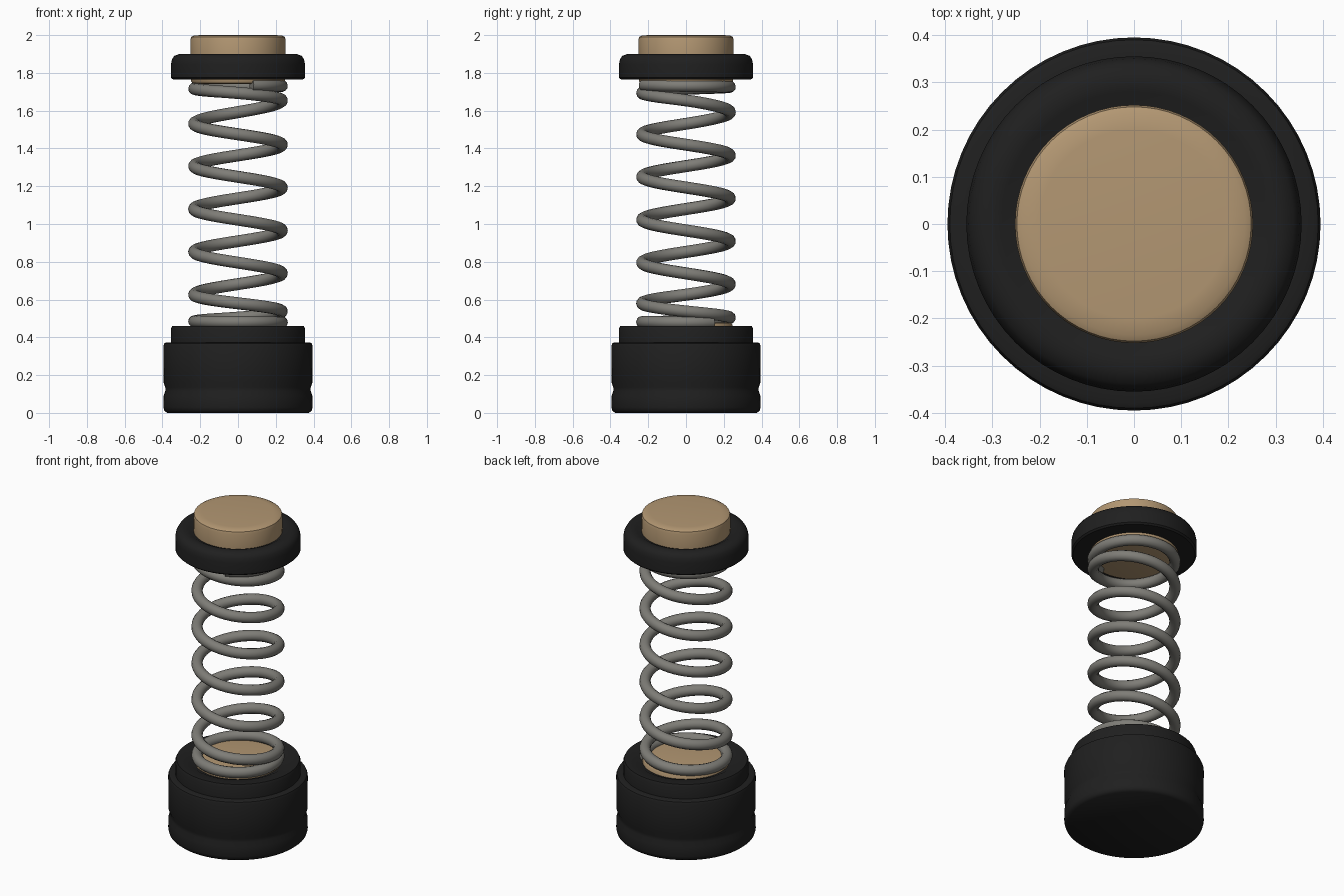
import bpy, bmesh
from math import cos, sin, pi

cube = bpy.data.objects.get("Cube")
if cube:
    bpy.data.objects.remove(cube, do_unlink=True)


def material(name, rgb):
    m = bpy.data.materials.new(name)
    m.use_nodes = True
    m.diffuse_color = (*rgb, 1)
    bsdf = next(n for n in m.node_tree.nodes if n.type == 'BSDF_PRINCIPLED')
    bsdf.inputs["Base Color"].default_value = (*rgb, 1)
    bsdf.inputs["Roughness"].default_value = 0.6
    return m


black = material("black rubber", (0.014, 0.014, 0.014))
tan = material("tan wood", (0.45, 0.31, 0.17))
grey = material("grey steel", (0.21, 0.205, 0.185))


def smooth(obj):
    bpy.ops.object.select_all(action='DESELECT')
    obj.select_set(True)
    bpy.context.view_layer.objects.active = obj
    bpy.ops.object.shade_smooth_by_angle(angle=0.7)


def lathe(name, profile, mat, sides=64):
    """Revolve an (r, z) profile, bottom to top, and cap both ends."""
    bm = bmesh.new()
    rings = [[bm.verts.new((r * cos(2 * pi * i / sides), r * sin(2 * pi * i / sides), z))
              for i in range(sides)] for r, z in profile]
    for low, high in zip(rings, rings[1:]):
        for i in range(sides):
            j = (i + 1) % sides
            bm.faces.new((low[i], low[j], high[j], high[i]))
    bm.faces.new(rings[0][::-1])
    bm.faces.new(rings[-1])
    mesh = bpy.data.meshes.new(name)
    bm.to_mesh(mesh)
    bm.free()
    mesh.materials.append(mat)
    obj = bpy.data.objects.new(name, mesh)
    bpy.context.collection.objects.link(obj)
    smooth(obj)
    return obj


# Base cup with a shallow groove, and the narrower collar on it
lathe("base_cup", [(0.375, 0), (0.39, 0.012), (0.395, 0.03), (0.394, 0.09), (0.385, 0.115),
                   (0.385, 0.135), (0.394, 0.16), (0.395, 0.355), (0.39, 0.368),
                   (0.38, 0.373), (0.34, 0.373)], black)
lathe("base_collar", [(0.355, 0.36), (0.355, 0.445), (0.348, 0.46), (0.28, 0.458),
                      (0.255, 0.445)], black)
lathe("lower_plug", [(0.245, 0.40), (0.247, 0.465), (0.24, 0.475), (0.22, 0.478)], tan)

# Upper collar ring and the plug through it
lathe("upper_collar", [(0.26, 1.768), (0.345, 1.766), (0.355, 1.775), (0.355, 1.845),
                       (0.35, 1.87), (0.338, 1.89), (0.31, 1.9), (0.28, 1.898),
                       (0.255, 1.885)], black)
lathe("upper_plug", [(0.225, 1.742), (0.242, 1.746), (0.25, 1.76), (0.252, 1.975),
                     (0.248, 1.99), (0.235, 1.997), (0.2, 2.0)], tan)

# Spring: turns against height, with closed end coils
heights = [(-1.1, 0.478), (-0.5, 0.483), (-0.25, 0.503), (0, 0.537), (0.25, 0.58),
           (0.5, 0.625), (4, 1.42), (4.5, 1.53), (4.75, 1.592), (5, 1.656),
           (5.25, 1.695), (5.5, 1.717), (5.75, 1.727), (6.2, 1.735)]


def height_at(u):
    for (a, za), (b, zb) in zip(heights, heights[1:]):
        if u <= b:
            return za + (zb - za) * (u - a) / (b - a)
    return heights[-1][1]


STEPS = 48
first, last = heights[0][0], heights[-1][0]
count = round((last - first) * STEPS)
curve = bpy.data.curves.new("spring", 'CURVE')
curve.dimensions = '3D'
curve.bevel_depth = 0.032
curve.bevel_resolution = 4
curve.use_fill_caps = True
path = curve.splines.new('POLY')
path.points.add(count)
for k, point in enumerate(path.points):
    u = first + (last - first) * k / count
    z = sum(height_at(u + d * 0.03) for d in range(-2, 3)) / 5 if 0 < k < count else height_at(u)
    point.co = (0.232 * cos(2 * pi * u), -0.232 * sin(2 * pi * u), z, 1)
curve.materials.append(grey)
spring = bpy.data.objects.new("spring", curve)
bpy.context.collection.objects.link(spring)
bpy.ops.object.select_all(action='DESELECT')
spring.select_set(True)
bpy.context.view_layer.objects.active = spring
bpy.ops.object.convert(target='MESH')
smooth(bpy.context.view_layer.objects.active)
